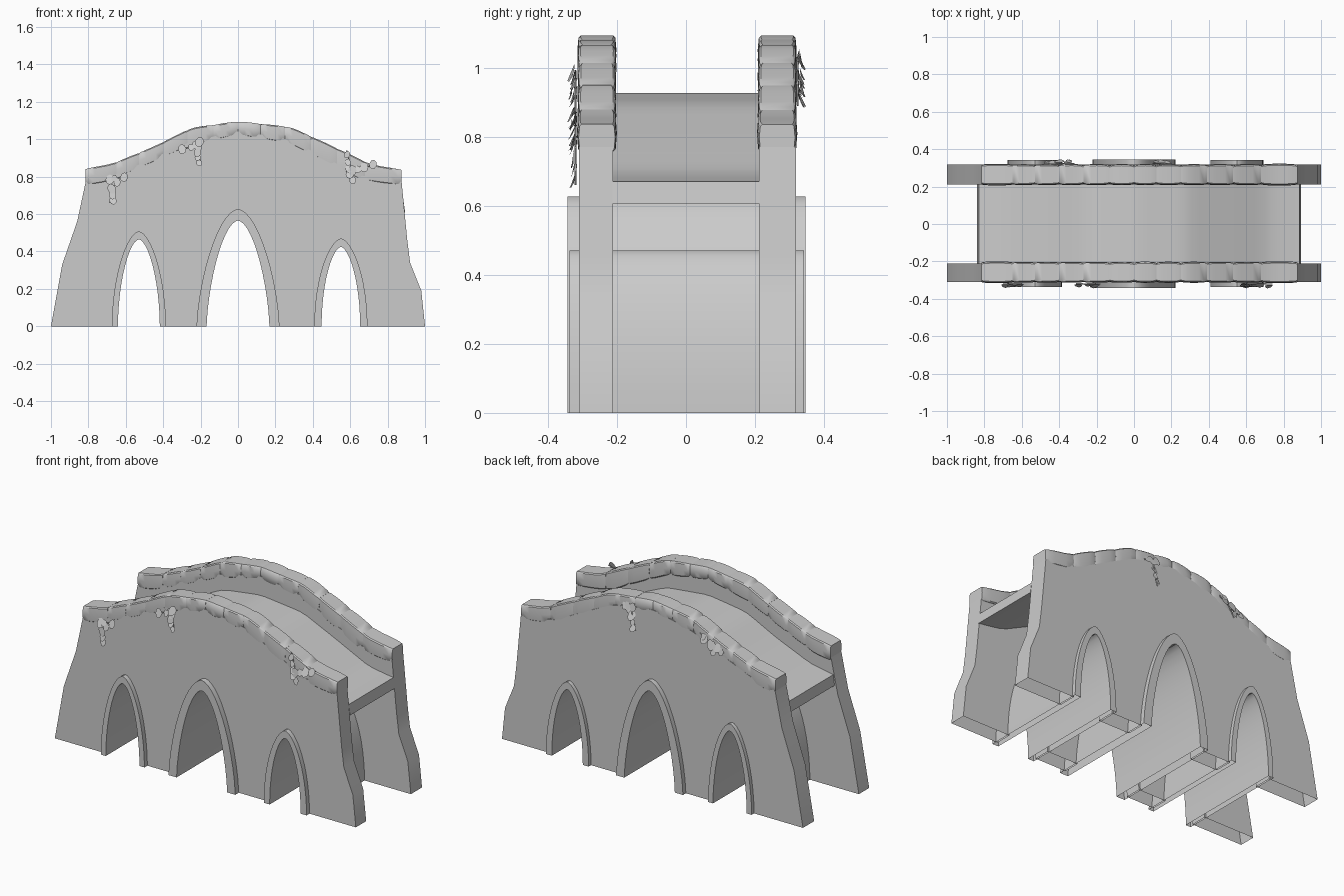
import bpy, bmesh, math, random
from mathutils import Vector, Matrix

random.seed(4)
if "Cube" in bpy.data.objects:
    bpy.data.objects.remove(bpy.data.objects["Cube"], do_unlink=True)

stone = bpy.data.materials.new("grey_stone")
stone.use_nodes = True
stone.diffuse_color = (0.6, 0.6, 0.6, 1)
stone.node_tree.nodes["Principled BSDF"].inputs["Base Color"].default_value = (0.6, 0.6, 0.6, 1)


def finish(bm, name, angle=25):
    bmesh.ops.recalc_face_normals(bm, faces=bm.faces)
    # Undersides resting on the ground are left open
    bmesh.ops.delete(bm, geom=[f for f in bm.faces if all(v.co.z < 0.001 for v in f.verts)],
                     context="FACES")
    mesh = bpy.data.meshes.new(name)
    bm.to_mesh(mesh)
    bm.free()
    mesh.materials.append(stone)
    obj = bpy.data.objects.new(name, mesh)
    bpy.context.collection.objects.link(obj)
    bpy.ops.object.select_all(action="DESELECT")
    obj.select_set(True)
    bpy.context.view_layer.objects.active = obj
    bpy.ops.object.shade_smooth_by_angle(angle=math.radians(angle))


def extrude_profile(name, points, y0, y1):
    """Closed x-z outline pushed from y0 to y1."""
    bm = bmesh.new()
    front = bm.faces.new([bm.verts.new((x, y0, z)) for x, z in points])
    new = bmesh.ops.extrude_face_region(bm, geom=[front])["geom"]
    bmesh.ops.translate(bm, vec=(0, y1 - y0, 0),
                        verts=[v for v in new if isinstance(v, bmesh.types.BMVert)])
    finish(bm, name)


def sample(curve, x):
    """Height of a piecewise curve at x, softened a little."""
    def lin(u):
        for (xa, za), (xb, zb) in zip(curve, curve[1:]):
            if u <= xb:
                return za + (zb - za) * (u - xa) / (xb - xa)
        return curve[-1][1]
    return (lin(x - 0.03) + 2 * lin(x) + lin(x + 0.03)) / 4


def arch(cx, w, h, a, b, n=12):
    """Rounded arch from its left foot to its right foot."""
    half = []
    for i in range(n + 1):
        t = math.sin(math.pi / 2 * i / n)
        half.append((w * max(0, 1 - t ** a) ** b, h * t))
    return [(cx - x, z) for x, z in half] + [(cx + x, z) for x, z in half[-2::-1]]


# Upper and lower curves of the coping
coping_top = [(-0.82, 0.84), (-0.68, 0.865), (-0.45, 0.96), (-0.25, 1.06), (0, 1.095),
              (0.28, 1.065), (0.5, 0.965), (0.72, 0.86), (0.88, 0.835)]
coping_low = [(-0.82, 0.755), (-0.7, 0.775), (-0.55, 0.835), (-0.26, 0.965), (0, 1.025),
              (0.27, 0.98), (0.49, 0.87), (0.65, 0.785), (0.88, 0.755)]

# Arches: centre, outer width and height, opening width and height, curve powers, depth
arches = {
    "left_arch": (0.55, 0.142, 0.47, 0.103, 0.425, 2.0, 0.6, 0.338),
    "middle_arch": (0.0, 0.222, 0.627, 0.168, 0.565, 1.5, 0.56, 0.343),
    "right_arch": (-0.53, 0.145, 0.508, 0.112, 0.465, 1.85, 0.58, 0.338),
}

# Side walls, with the arches notched out of the lower edge
xs = [-0.8 + 1.66 * i / 40 for i in range(41)]
outline = [(-1, 0), (-0.94, 0.33), (-0.86, 0.56), (-0.815, 0.77)]
outline += [(x, sample(coping_low, x) + 0.02) for x in xs]
outline += [(0.875, 0.77), (0.905, 0.46), (0.92, 0.34), (0.98, 0.19), (1, 0)]
for cx, ow, oh, iw, ih, a, b, depth in arches.values():
    outline += arch(cx, ow - 0.01, oh - 0.01, a, b)[::-1]
extrude_profile("front_wall", outline, -0.31, -0.212)
extrude_profile("back_wall", outline, 0.212, 0.318)

# Arch linings running right through the bridge
for name, (cx, ow, oh, iw, ih, a, b, depth) in arches.items():
    ring = arch(cx, ow, oh, a, b) + arch(cx, iw, ih, a, b)[::-1]
    extrude_profile(name + "_lining", ring, -depth, depth + 0.003)

# Walkway following the coping, with slightly splayed ends
xs = [-0.83 + 1.715 * i / 36 for i in range(37)]
deck = [(x, sample(coping_top, x) - 0.166) for x in xs]
extrude_profile("walkway", deck + [(x * 1.01, z - 0.063) for x, z in deck[::-1]], -0.213, 0.213)


# Coping stones: blocks with swollen sides and pinched joints
def coping_stone(name, x0, x1, y, end):
    bm = bmesh.new()
    rings = []
    steps = [(0, 0.2), (0.1, 0.7), (0.3, 0.95), (0.5, 1), (0.7, 0.95), (0.9, 0.7), (1, 0.2)]
    grow = random.uniform(0.005, 0.009)
    for f, s in steps:
        x = x0 + (x1 - x0) * f
        swell = grow * (s - 0.7) + (0.002 if end else 0)
        hw = 0.051 + swell
        top = sample(coping_top, x) + swell * 0.6
        low = sample(coping_low, x) - swell
        mid = (top + low) / 2
        c = 0.006
        half = [(hw - c, low), (hw, low + c), (hw + 0.003, mid), (hw, top - c), (hw - c, top)]
        section = half + [(-v, z) for v, z in half[::-1]]
        rings.append([bm.verts.new((x, y + v, z)) for v, z in section])
    for r, q in zip(rings, rings[1:]):
        for i in range(len(r)):
            j = (i + 1) % len(r)
            bm.faces.new((r[i], r[j], q[j], q[i]))
    bm.faces.new(rings[0])
    bm.faces.new(rings[-1])
    finish(bm, name, 40)


joints = [-0.815, -0.65, -0.53, -0.4, -0.27, -0.13, 0, 0.12, 0.25, 0.39, 0.53, 0.68, 0.875]
for side, y in (("front", -0.258), ("back", 0.264)):
    for i, (x0, x1) in enumerate(zip(joints, joints[1:])):
        coping_stone(f"{side}_coping_stone_{i + 1}", x0, x1, y, i in (0, len(joints) - 2))


# Creeper: thin folded leaves strung along short stems on the wall face
def creeper(name, paths, y):
    bm = bmesh.new()
    out = math.copysign(1, y)
    for path in paths:
        for (xa, za), (xb, zb) in zip(path, path[1:]):
            a, b = Vector((xa, y, za)), Vector((xb, y, zb))
            d = b - a
            turn = d.to_track_quat("Z", "Y").to_matrix().to_4x4()
            bmesh.ops.create_cone(bm, segments=5, radius1=0.004, radius2=0.003, depth=d.length,
                                  matrix=Matrix.Translation((a + b) / 2) @ turn)
            count = max(1, round(d.length / 0.035))
            for k in range(count):
                p = a.lerp(b, (k + 0.6) / count)
                p += Vector((random.uniform(-0.014, 0.014), out * random.uniform(0.003, 0.011), 0))
                r = random.uniform(0.018, 0.028)
                tilt = Matrix.Rotation(random.uniform(-0.5, 0.5), 4, "Y")
                tilt = tilt @ Matrix.Rotation(out * random.uniform(0.1, 0.45), 4, "X")
                leaf = []
                for i in range(8):
                    t = math.tau * i / 8
                    v = Vector((r * 0.85 * math.cos(t), out * 0.005 * math.sin(t) ** 2,
                                r * 1.1 * math.sin(t)))
                    leaf.append(bm.verts.new(p + tilt @ v))
                bm.faces.new(leaf)
    finish(bm, name)


creeper("front_creeper_right", [[(-0.6, 0.8), (-0.7, 0.78)],
                                [(-0.65, 0.79), (-0.67, 0.72), (-0.685, 0.66)]], -0.32)
creeper("front_creeper_middle", [[(-0.31, 0.94), (-0.25, 0.96), (-0.18, 0.99)],
                                 [(-0.23, 0.97), (-0.21, 0.92), (-0.2, 0.86)]], -0.32)
creeper("front_creeper_left", [[(0.58, 0.94), (0.6, 0.86), (0.615, 0.77)],
                               [(0.6, 0.83), (0.66, 0.84), (0.74, 0.87)]], -0.32)
creeper("back_creeper_left", [[(0.2, 1.02), (0.1, 1.03)],
                              [(0.14, 1.03), (0.125, 0.96), (0.11, 0.89)]], 0.323)
creeper("back_creeper_right", [[(-0.32, 0.99), (-0.4, 0.94), (-0.48, 0.91)],
                               [(-0.38, 0.96), (-0.42, 0.89)]], 0.323)
